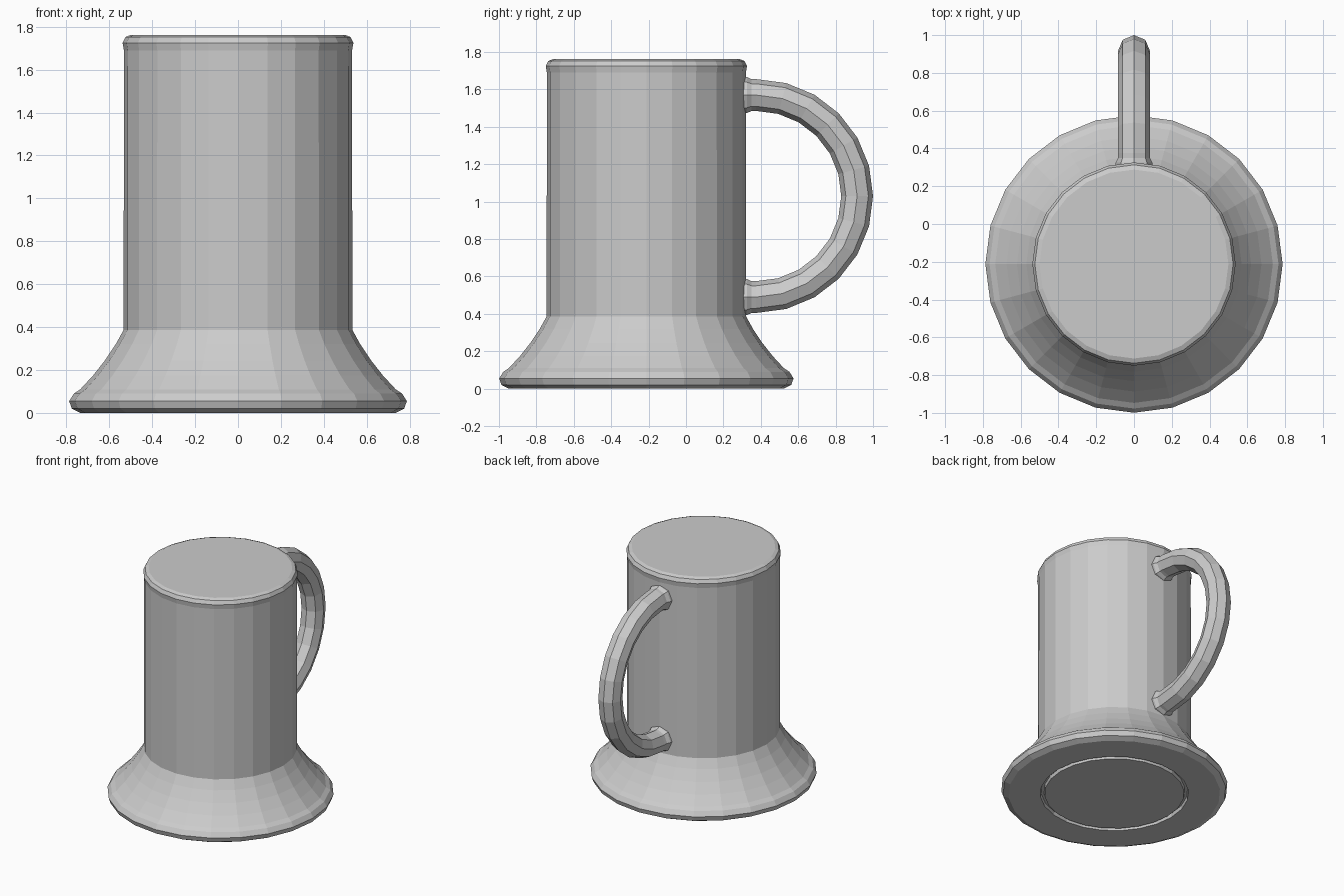
import bpy, bmesh
from math import sin, cos, pi
from mathutils import Vector

if "Cube" in bpy.data.objects:
    bpy.data.objects.remove(bpy.data.objects["Cube"])

CY = -0.212        # mug axis
SIDES = 24


def make_object(name, rings, cap_ends=True):
    """Skin a list of equal-sized vertex rings into a flat-shaded solid."""
    bm = bmesh.new()
    loops = [[bm.verts.new(p) for p in ring] for ring in rings]
    n = len(loops[0])
    for a, b in zip(loops, loops[1:]):
        for i in range(n):
            j = (i + 1) % n
            bm.faces.new((a[i], a[j], b[j], b[i]))
    if cap_ends:
        bm.faces.new(loops[0])
        bm.faces.new(loops[-1])
    bmesh.ops.recalc_face_normals(bm, faces=bm.faces)
    mesh = bpy.data.meshes.new(name)
    bm.to_mesh(mesh)
    bm.free()
    obj = bpy.data.objects.new(name, mesh)
    bpy.context.collection.objects.link(obj)
    return obj


def circle(r, z):
    return [Vector((r * cos(2 * pi * i / SIDES), CY + r * sin(2 * pi * i / SIDES), z))
            for i in range(SIDES)]


# Tankard body: underside groove, rounded foot, concave flare, straight wall, rim
profile = [
    (0.485, 0.0), (0.49, 0.025), (0.51, 0.025), (0.515, 0.0),
    (0.735, 0.0), (0.775, 0.02), (0.787, 0.055), (0.765, 0.09),
    (0.735, 0.11), (0.675, 0.175), (0.62, 0.245), (0.57, 0.32), (0.533, 0.387),
    (0.532, 1.69), (0.538, 1.725), (0.525, 1.752), (0.50, 1.762),
]
make_object("tankard_body", [circle(r, z) for r, z in profile])

# Handle: half-circle arc with short straight ends, slightly flared at the wall
HY, HZ, R, T = 0.375, 1.03, 0.54, 0.085
path = [(0.27, HZ + R, pi / 2, 0.10), (0.325, HZ + R, pi / 2, 0.097),
        (0.35, HZ + R, pi / 2, T)]
for i in range(13):
    a = pi / 2 - pi * i / 12
    path.append((HY + R * cos(a), HZ + R * sin(a), a, T))
path += [(y, 2 * HZ - z, -a, t) for y, z, a, t in reversed(path[:3])]

rings = []
for y, z, a, t in path:
    out = Vector((0, cos(a), sin(a)))
    rings.append([Vector((0, y, z)) + out * t * cos(k * pi / 4)
                  + Vector((t * sin(k * pi / 4), 0, 0)) for k in range(8)])
make_object("handle", rings)
